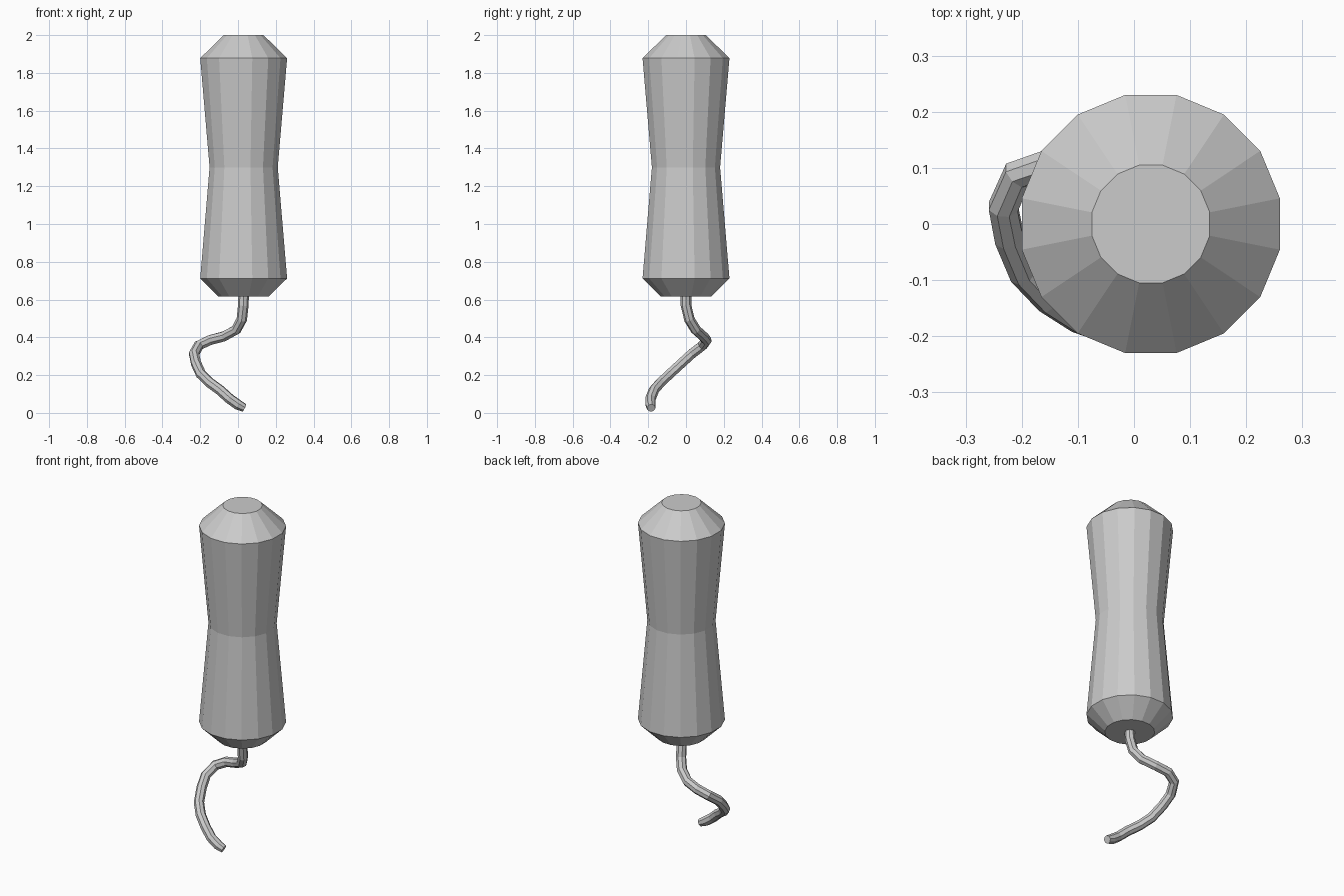
import bpy, bmesh
from math import cos, sin, tau

if "Cube" in bpy.data.objects:
    bpy.data.objects.remove(bpy.data.objects["Cube"])

CX = 0.03


def link_mesh(name, bm):
    bmesh.ops.recalc_face_normals(bm, faces=bm.faces)
    mesh = bpy.data.meshes.new(name)
    bm.to_mesh(mesh)
    bm.free()
    obj = bpy.data.objects.new(name, mesh)
    bpy.context.collection.objects.link(obj)
    return obj


def lathe(name, profile, sides):
    bm = bmesh.new()
    rings = []
    for r, z in profile:
        angles = [tau * (i + 0.5) / sides for i in range(sides)]
        rings.append([bm.verts.new((CX + r * cos(a), r * sin(a), z)) for a in angles])
    for a, b in zip(rings, rings[1:]):
        for i in range(sides):
            j = (i + 1) % sides
            bm.faces.new((a[i], a[j], b[j], b[i]))
    bm.faces.new(rings[0])
    bm.faces.new(rings[-1])
    return link_mesh(name, bm)


# Waisted 16-sided handle with chamfered ends
lathe("handle", [(0.135, 0.615), (0.2345, 0.712), (0.184, 1.3),
                 (0.2345, 1.878), (0.107, 2.0)], 16)

# Coiled cord hanging from the handle: x, y, z, thickness
path = [
    (0.03, 0.0, 0.63, 1), (0.028, 0.0, 0.57, 1), (0.02, 0.018, 0.495, 1),
    (-0.01, 0.052, 0.44, 1), (-0.075, 0.092, 0.405, 1),
    (-0.15, 0.108, 0.385, 1), (-0.208, 0.088, 0.357, 1),
    (-0.233, 0.03, 0.312, 1), (-0.222, -0.025, 0.262, 1),
    (-0.196, -0.087, 0.205, 1), (-0.15, -0.135, 0.16, 1),
    (-0.095, -0.170, 0.12, 1), (-0.045, -0.188, 0.075, 1),
    (0.0, -0.188, 0.043, 1), (0.034, -0.184, 0.026, 0.8)]
curve = bpy.data.curves.new("cord", "CURVE")
curve.dimensions = "3D"
curve.bevel_depth = 0.028
curve.bevel_resolution = 2
curve.use_fill_caps = True
spline = curve.splines.new("POLY")
spline.points.add(len(path) - 1)
for p, (x, y, z, r) in zip(spline.points, path):
    p.co = (x, y, z, 1)
    p.radius = r
spline.use_smooth = False
cord = bpy.data.objects.new("cord", curve)
bpy.context.collection.objects.link(cord)

# Turn the cord into a mesh
bpy.context.view_layer.objects.active = cord
cord.select_set(True)
bpy.ops.object.convert(target="MESH")
